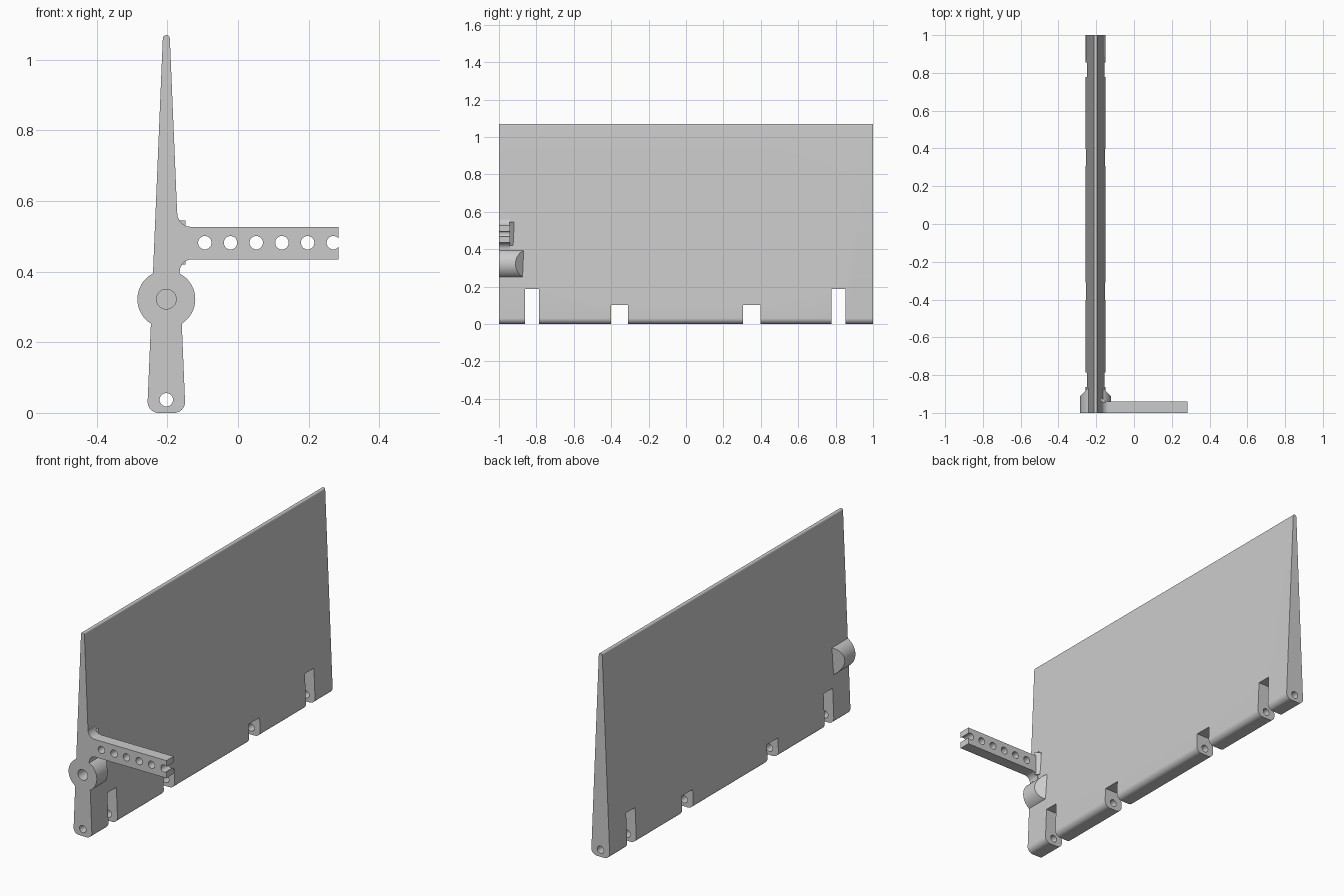
import bpy, bmesh
from math import sin, cos, radians, sqrt
from mathutils import Vector

cube = bpy.data.objects.get("Cube")
if cube:
    bpy.data.objects.remove(cube, do_unlink=True)

grey = bpy.data.materials.new("plain grey")
grey.use_nodes = True
grey.diffuse_color = (0.6, 0.6, 0.6, 1)
grey.node_tree.nodes["Principled BSDF"].inputs["Base Color"].default_value = (0.6, 0.6, 0.6, 1)

CX = -0.203          # centre plane of the panel
BACK, FRONT = 1.0, -1.0


def arc(x, z, r, a0, a1, n=12):
    angles = [radians(a0 + (a1 - a0) * i / n) for i in range(n + 1)]
    return [(x + r * cos(a), z + r * sin(a)) for a in angles]


def circle(x, z, r, n=48):
    return arc(x, z, r, 0, 360, n)[:-1]


def prism(name, profile, y0, y1, back_shift=0, cuts=()):
    """Extrude an x-z profile along y, then trim it with planes."""
    bm = bmesh.new()
    front = [bm.verts.new((x, y0, z)) for x, z in profile]
    back = [bm.verts.new((x + back_shift, y1, z)) for x, z in profile]
    bm.faces.new(front)
    bm.faces.new(back[::-1])
    for i in range(len(front)):
        j = (i + 1) % len(front)
        bm.faces.new((front[j], front[i], back[i], back[j]))
    for point, normal in cuts:
        cut = bmesh.ops.bisect_plane(
            bm, geom=bm.verts[:] + bm.edges[:] + bm.faces[:], dist=1e-5,
            plane_co=point, plane_no=normal, clear_outer=True)
        edges = [g for g in cut["geom_cut"] if isinstance(g, bmesh.types.BMEdge)]
        bmesh.ops.holes_fill(bm, edges=edges)
    bmesh.ops.recalc_face_normals(bm, faces=bm.faces[:])
    mesh = bpy.data.meshes.new(name)
    bm.to_mesh(mesh)
    bm.free()
    mesh.materials.append(grey)
    obj = bpy.data.objects.new(name, mesh)
    bpy.context.collection.objects.link(obj)
    return obj


def box(name, x0, x1, y0, y1, z0, z1):
    return prism(name, [(x0, z0), (x1, z0), (x1, z1), (x0, z1)], y0, y1)


def combine(target, tool, operation):
    mod = target.modifiers.new(operation.lower(), "BOOLEAN")
    mod.operation, mod.solver, mod.object = operation, "EXACT", tool
    bpy.context.view_layer.objects.active = target
    bpy.ops.object.modifier_apply(modifier=mod.name)
    bpy.data.objects.remove(tool, do_unlink=True)


# Tapered panel with rounded foot and tip
half = (arc(CX + 0.022, 0.031, 0.031, -90, 0)
        + arc(CX, 1.06, 0.010, 0, 90))
mirrored = [(2 * CX - x, z) for x, z in reversed(half)]
panel = prism("flap_panel", half + mirrored[1:], FRONT, BACK)

# Round boss with slanted rear faces
s = sqrt(0.5)
boss = prism("pivot_boss", circle(CX, 0.322, 0.082), FRONT, -0.85, cuts=[
    (Vector((CX + side * 0.04, -0.87, 0)), Vector((side * s, s, 0)))
    for side in (-1, 1)])
combine(panel, boss, "UNION")

# Control arm with filleted root
arm_outline = ([(CX, 0.566)] + arc(-0.133, 0.566, 0.039, 180, 270)
               + [(0.284, 0.527), (0.284, 0.435)]
               + arc(-0.130, 0.400, 0.035, 90, 180) + [(CX, 0.400)])
combine(panel, prism("control_arm", arm_outline, FRONT, -0.94), "UNION")

# Small gusset behind the arm root
gusset = prism("arm_gusset", [(CX, 0.42), (-0.148, 0.42), (-0.148, 0.545), (CX, 0.545)],
               -0.945, -0.92, back_shift=-0.022)
combine(panel, gusset, "UNION")

# Hinge slots in the lower edge
for y0, y1, top in ((-0.862, -0.787, 0.187), (-0.402, -0.311, 0.102),
                    (0.306, 0.398, 0.102), (0.779, 0.854, 0.187)):
    combine(panel, box("slot_cutter", CX - 0.1, CX + 0.1, y0, y1, -0.1, top), "DIFFERENCE")

# Hinge pin hole, blind pivot bore and arm holes
combine(panel, prism("pin_cutter", circle(CX, 0.037, 0.019, 32), -1.1, 1.1), "DIFFERENCE")
combine(panel, prism("bore_cutter", circle(CX, 0.322, 0.028, 32), -1.1, -0.9), "DIFFERENCE")
for i in range(6):
    hole = prism("arm_hole_cutter", circle(-0.094 + i * 0.0728, 0.482, 0.019, 32), -1.1, -0.9)
    combine(panel, hole, "DIFFERENCE")

# Smooth curved surfaces, keep edges crisp
bpy.ops.object.select_all(action="DESELECT")
panel.select_set(True)
bpy.context.view_layer.objects.active = panel
bpy.ops.object.shade_smooth_by_angle(angle=radians(30))
